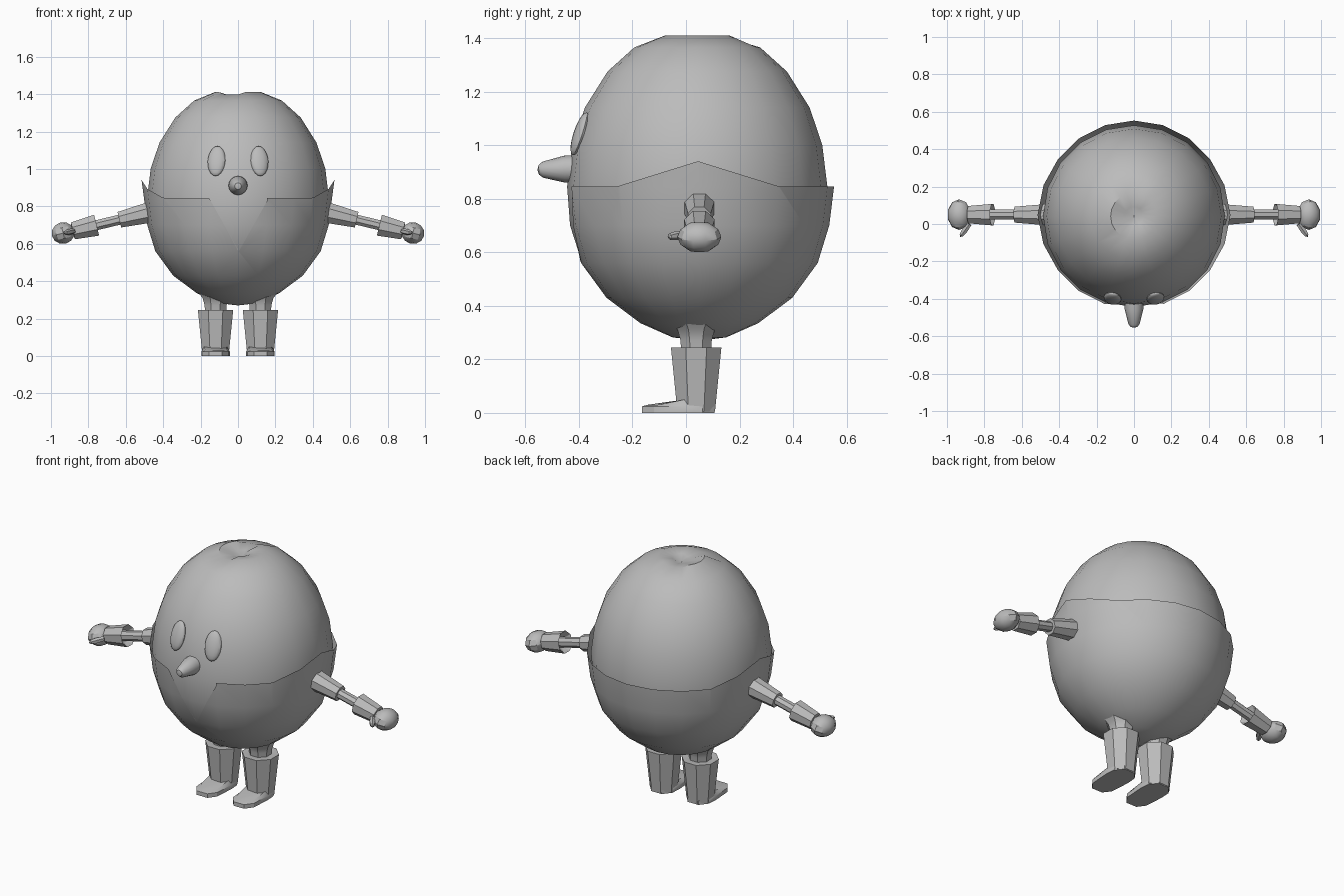
import bpy, bmesh, math
from mathutils import Matrix, Vector

if "Cube" in bpy.data.objects:
    bpy.data.objects.remove(bpy.data.objects["Cube"])

grey = bpy.data.materials.new("grey")
grey.diffuse_color = (0.5, 0.5, 0.5, 1)
grey.use_nodes = True
grey.node_tree.nodes["Principled BSDF"].inputs["Base Color"].default_value = grey.diffuse_color


def finish(name, bm, matrix=None):
    if matrix:
        bm.transform(matrix)
    bmesh.ops.recalc_face_normals(bm, faces=bm.faces[:])
    mesh = bpy.data.meshes.new(name)
    bm.to_mesh(mesh)
    bm.free()
    mesh.materials.append(grey)
    ob = bpy.data.objects.new(name, mesh)
    bpy.context.collection.objects.link(ob)
    bpy.ops.object.select_all(action='DESELECT')
    ob.select_set(True)
    bpy.context.view_layer.objects.active = ob
    bpy.ops.object.shade_smooth_by_angle(angle=math.radians(32))
    return ob


def lathe(profile, sides, turn=0.0):
    """Spin (height, radius) pairs round z; radius 0 makes a pole."""
    bm = bmesh.new()
    rings = []
    for h, r in profile:
        if r == 0:
            rings.append([bm.verts.new((0, 0, h))] * sides)
        else:
            angles = [2 * math.pi * i / sides + turn for i in range(sides)]
            rings.append([bm.verts.new((r * math.sin(a), -r * math.cos(a), h)) for a in angles])
    for low, high in zip(rings, rings[1:]):
        for i in range(sides):
            j = (i + 1) % sides
            bm.faces.new(dict.fromkeys((low[i], low[j], high[j], high[i])))
    return bm


def along(start, end):
    """Matrix that lays z along a line starting at a point."""
    start, end = Vector(start), Vector(end)
    return Matrix.Translation(start) @ (end - start).to_track_quat('Z', 'Y').to_matrix().to_4x4()


# Egg-shaped head with a small dent on top
head = lathe([(0.43, 0.32), (0.56, 0.43), (0.70, 0.475), (0.845, 0.486), (1.0, 0.467),
              (1.14, 0.42), (1.275, 0.335), (1.365, 0.235), (1.41, 0.125),
              (1.40, 0.05), (1.385, 0)], 20)
for v in head.verts:
    if v.co.z > 1.38 and abs(v.co.x + 0.04) < 0.045:
        v.co.z -= 0.012
finish("head", head, Matrix.Translation((0, 0.042, 0)))

# Lower shell with a V at the front and raised points at the sides
shell = lathe([(0.27, 0), (0.282, 0.10), (0.335, 0.22), (0.43, 0.347), (0.56, 0.442),
               (0.70, 0.485), (0.845, 0.503), (0.95, 0.517)], 20)
shell.transform(Matrix.Translation((0, 0.05, 0)))


def rim(c):
    if abs(c.x) > 0.3:
        return 0.94 - 0.095 * min(1, abs(c.y - 0.045) / 0.305)
    if c.y < 0 and abs(c.x - 0.005) < 0.16:
        return 0.56 + 0.285 * abs(c.x - 0.005) / 0.16
    return 0.845


def cut(point, normal, keep):
    faces = [f for f in shell.faces if keep(f.calc_center_median())]
    geom = faces + list({e for f in faces for e in f.edges}) + list({v for f in faces for v in f.verts})
    bmesh.ops.bisect_plane(shell, geom=geom, plane_co=point, plane_no=normal, dist=1e-5)


cut((0, 0, 0.845), (0, 0, 1), lambda c: c.z > 0.8)
for s in (-1, 1):
    cut((0.005, 0, 0.56), (-0.285 * s, 0, 0.16),
        lambda c: c.y < -0.2 and 0.54 < c.z < 0.85 and c.x * s > 0 and abs(c.x) < 0.17)
    cut((0, 0.045, 0.94), (0, 0.095 * s, 0.305),
        lambda c: abs(c.x) > 0.3 and c.z > 0.845 and (c.y - 0.045) * s > -0.1)
gone = [f for f in shell.faces if f.calc_center_median().z > rim(f.calc_center_median())]
bmesh.ops.delete(shell, geom=gone, context='FACES')
finish("lower_shell", shell)

# Rounded cone nose
finish("nose", lathe([(0, 0.052), (0.06, 0.05), (0.14, 0.03), (0.155, 0.018), (0.16, 0)], 16),
       along((0, -0.395, 0.912), (0, -0.555, 0.908)))

for side, s in (("left", -1), ("right", 1)):
    # Oval eye lying on the head
    eye = bmesh.new()
    bmesh.ops.create_uvsphere(eye, u_segments=16, v_segments=10, radius=1)
    finish(side + "_eye", eye,
           Matrix.Translation((0.115 * s, -0.397, 1.042)) @ Matrix.Rotation(0.2 * s, 4, 'Z')
           @ Matrix.Rotation(-0.32, 4, 'X') @ Matrix.Diagonal((0.048, 0.022, 0.084, 1)))

    # Arm pieces share one sloping axis from the shoulder
    axis = along((0.44 * s, 0.05, 0.775), (0.94 * s, 0.05, 0.655))
    t = math.pi / 8
    finish(side + "_sleeve", lathe([(0, 0.065), (0.06, 0.058), (0.2, 0.046), (0.2, 0)], 8, t), axis)
    finish(side + "_arm", lathe([(0.15, 0.029), (0.40, 0.029)], 8, t), axis)
    finish(side + "_cuff", lathe([(0.38, 0), (0.36, 0.03), (0.325, 0.062),
                                  (0.455, 0.05), (0.46, 0)], 8, t), axis)
    hand = bmesh.new()
    bmesh.ops.create_uvsphere(hand, u_segments=10, v_segments=6, radius=1)
    finish(side + "_hand", hand, Matrix.Translation((0.935 * s, 0.05, 0.657))
           @ Matrix.Rotation(0.24 * s, 4, 'Y') @ Matrix.Diagonal((0.065, 0.082, 0.058, 1)))
    finish(side + "_thumb", lathe([(0, 0.014), (0.045, 0.017), (0.075, 0.012), (0.085, 0)], 6),
           along((0.88 * s, 0.0, 0.668), (0.93 * s, -0.07, 0.657)))

    # Leg, flared boot and long foot
    place = Matrix.Translation((0.12 * s, 0.038, 0))
    finish(side + "_leg", lathe([(0.20, 0.06), (0.27, 0.063), (0.31, 0.075), (0.35, 0.11)], 8, t), place)
    finish(side + "_boot", lathe([(0.005, 0), (0.005, 0.076), (0.245, 0.102),
                                  (0.245, 0.062), (0.22, 0)], 8, t), place)
    half = [(0.035, -0.165), (0.068, -0.12), (0.076, 0.0), (0.072, 0.06), (0.035, 0.106)]
    outline = half + [(-x, y) for x, y in reversed(half)]
    foot = bmesh.new()
    sole = [foot.verts.new((x, y, 0)) for x, y in outline]
    edge = [foot.verts.new((x, y, 0.024)) for x, y in outline]
    top = [foot.verts.new((x * 0.8, -0.03 + (y + 0.03) * 0.85,
                           0.05 if y > -0.05 else 0.03)) for x, y in outline]
    foot.faces.new(sole)
    foot.faces.new(top)
    for a, b in ((sole, edge), (edge, top)):
        for i in range(len(a)):
            j = (i + 1) % len(a)
            foot.faces.new((a[i], a[j], b[j], b[i]))
    finish(side + "_foot", foot, Matrix.Translation((0.12 * s, 0, 0)))
